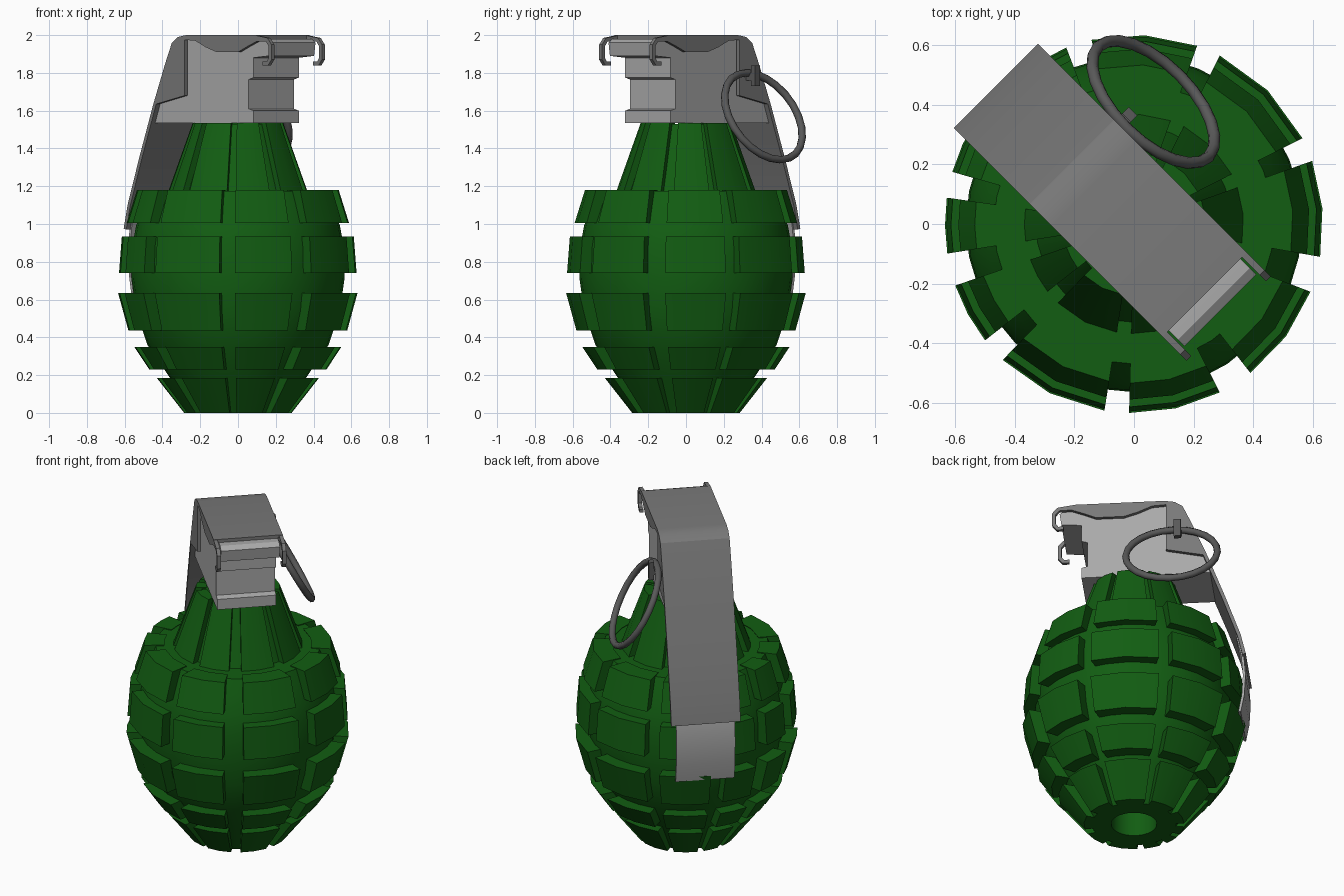
import bpy, bmesh, math
from mathutils import Matrix, Vector

if "Cube" in bpy.data.objects:
    bpy.data.objects.remove(bpy.data.objects["Cube"])


def material(name, rgb):
    m = bpy.data.materials.new(name)
    m.diffuse_color = (*rgb, 1)
    m.use_nodes = True
    m.node_tree.nodes["Principled BSDF"].inputs["Base Color"].default_value = m.diffuse_color
    return m


GREEN = material("body_green", (0.006, 0.11, 0.006))
LIGHT = material("light_steel", (0.40, 0.40, 0.40))
STEEL = material("lever_steel", (0.19, 0.19, 0.19))
DARK = material("ring_steel", (0.10, 0.10, 0.10))

# Lever frame: local x runs from lever tail to fuze nose
TURN = Matrix.Rotation(math.radians(-45), 4, 'Z')


def finish(name, bm, mat, matrix=None, angle=30):
    if matrix:
        bm.transform(matrix)
    bmesh.ops.recalc_face_normals(bm, faces=bm.faces)
    me = bpy.data.meshes.new(name)
    bm.to_mesh(me)
    bm.free()
    me.materials.append(mat)
    ob = bpy.data.objects.new(name, me)
    bpy.context.collection.objects.link(ob)
    bpy.context.view_layer.objects.active = ob
    ob.select_set(True)
    bpy.ops.object.shade_smooth_by_angle(angle=math.radians(angle))
    ob.select_set(False)
    return ob


def revolve(name, profile, mat, n=32):
    bm = bmesh.new()
    vs = [bm.verts.new((r, 0, z)) for r, z in profile]
    es = [bm.edges.new(p) for p in zip(vs, vs[1:])]
    bmesh.ops.spin(bm, geom=vs + es, axis=(0, 0, 1), cent=(0, 0, 0),
                   angle=math.tau, steps=n, use_merge=False)
    bmesh.ops.remove_doubles(bm, verts=bm.verts, dist=1e-4)
    return finish(name, bm, mat)


def prism(bm, pts, v0, v1):
    a = [bm.verts.new((u, v0, z)) for u, z in pts]
    b = [bm.verts.new((u, v1, z)) for u, z in pts]
    bm.faces.new(a)
    bm.faces.new(b[::-1])
    for i in range(len(a)):
        j = (i + 1) % len(a)
        bm.faces.new((a[i], b[i], b[j], a[j]))


def ribbon(pts, t):
    """Closed outline of a strip of thickness t below and inside a path."""
    inner = []
    for i, p in enumerate(pts):
        d = Vector(pts[min(i + 1, len(pts) - 1)]) - Vector(pts[max(i - 1, 0)])
        d.normalize()
        inner.append((p[0] - d.y * t, p[1] + d.x * t))
    return pts + inner[::-1]


# Body core with base hole, shoulder and neck
revolve("body_core", [(0, .15), (.13, .15), (.13, 0), (.24, 0), (.37, .2), (.48, .36),
                      (.54, .54), (.565, .72), (.56, .88), (.54, .99), (.50, 1.1),
                      (.47, 1.175), (.33, 1.175), (.205, 1.53), (0, 1.53)], GREEN)

# Vertical grooves (start and end angle); blocks fill the spaces between them
GROOVES = [(19.5, 27), (63, 70.5), (103, 111), (138, 146), (164, 172),
           (189, 199), (218, 226), (261, 268.5), (297, 308), (339, 350)]


def block_row(name, z0, z1, r0, r1, i0, i1, scale=1.0):
    bm = bmesh.new()
    for k, g in enumerate(GROOVES):
        a0 = g[1]
        a1 = GROOVES[(k + 1) % len(GROOVES)][0]
        a1 += 360 if a1 < a0 else 0
        n = 2
        rings = []
        for s in range(n + 1):
            a = math.radians(a0 + (a1 - a0) * s / n)
            c, d = math.cos(a), math.sin(a)
            rings.append([bm.verts.new((r * c, r * d, z)) for r, z in
                          ((i0, z0), (r0, z0), (r1, z1), (i1, z1))])
        bm.faces.new(rings[0])
        bm.faces.new(rings[-1][::-1])
        for p, q in zip(rings, rings[1:]):
            for i in range(4):
                j = (i + 1) % 4
                bm.faces.new((p[i], p[j], q[j], q[i]))
    return finish(name, bm, GREEN)


# Raised rows of blocks, bottom to top, then neck ribs
block_row("blocks_base", 0, .185, .285, .43, .2, .33)
block_row("blocks_low", .23, .35, .47, .55, .36, .45)
block_row("blocks_middle", .435, .635, .58, .635, .48, .53)
block_row("blocks_upper", .74, .935, .63, .615, .54, .53)
block_row("blocks_shoulder", 1.005, 1.18, .59, .535, .5, .42)
block_row("neck_ribs", 1.17, 1.535, .37, .24, .3, .18)

# Fuze housing with stepped nose
bm = bmesh.new()
prism(bm, [(-.465, 1.535), (.285, 1.535), (.285, 1.6), (.25, 1.61), (.25, 1.765),
           (.285, 1.775), (.285, 1.88), (.40, 1.89), (.41, 1.96), (.38, 1.98),
           (-.2, 1.98), (-.28, 1.94), (-.42, 1.63)], -.17, .17)
finish("fuze_housing", bm, LIGHT, TURN)

# Lever strip
strip = [(.335, 2.0), (-.19, 2.0), (-.25, 1.99), (-.295, 1.96), (-.345, 1.85),
         (-.436, 1.63), (-.54, 1.35), (-.627, 1.1), (-.656, .975)]
bm = bmesh.new()
prism(bm, ribbon(strip, .02), -.2, .2)
finish("lever", bm, STEEL, TURN)

# Lever tail
bm = bmesh.new()
prism(bm, ribbon([(-.61, 1.12), (-.642, .98), (-.652, .85), (-.645, .72), (-.625, .61)], .015),
      -.17, .17)
finish("lever_tail", bm, LIGHT, TURN)

# Side flanges with curled hooks at the nose
flange = [(-.19, 1.997), (-.25, 1.987), (-.295, 1.957), (-.345, 1.85), (-.436, 1.63),
          (-.2, 1.68), (-.2, 1.975), (-.12, 1.97), (-.04, 1.935), (.04, 1.91), (.2, 1.91),
          (.27, 1.94), (.34, 1.967), (.41, 1.965), (.43, 1.94), (.43, 1.88), (.415, 1.86),
          (.385, 1.86), (.385, 1.84), (.425, 1.84), (.45, 1.87), (.45, 1.95), (.42, 1.985),
          (.34, 1.997)]
bm = bmesh.new()
for s in (-1, 1):
    prism(bm, flange, s * .178, s * .2)
finish("lever_flanges", bm, STEEL, TURN)

# Pin eye on the side of the fuze
bm = bmesh.new()
prism(bm, [(-.29, 1.76), (-.25, 1.76), (-.25, 1.8), (-.29, 1.8)], .16, .25)
prism(bm, [(-.29, 1.73), (-.25, 1.73), (-.25, 1.84), (-.29, 1.84)], .235, .265)
finish("pin_eye", bm, DARK, TURN)

# Pull ring, leaning outward at its lower edge
bm = bmesh.new()
N, M, R, T = 24, 8, .262, .02
rows = []
axis_u = Vector((1, 0, 0))
axis_w = Vector((0, .48, -.877))
normal = axis_u.cross(axis_w)
for i in range(N):
    a = math.tau * i / N
    out = axis_u * math.cos(a) + axis_w * math.sin(a)
    rows.append([bm.verts.new(Vector((-.244, .336, 1.57)) + out * (R + T * math.cos(b))
                              + normal * T * math.sin(b))
                 for b in (math.tau * j / M for j in range(M))])
for i in range(N):
    p, q = rows[i], rows[(i + 1) % N]
    for j in range(M):
        k = (j + 1) % M
        bm.faces.new((p[j], p[k], q[k], q[j]))
finish("pull_ring", bm, DARK, TURN, 50)
